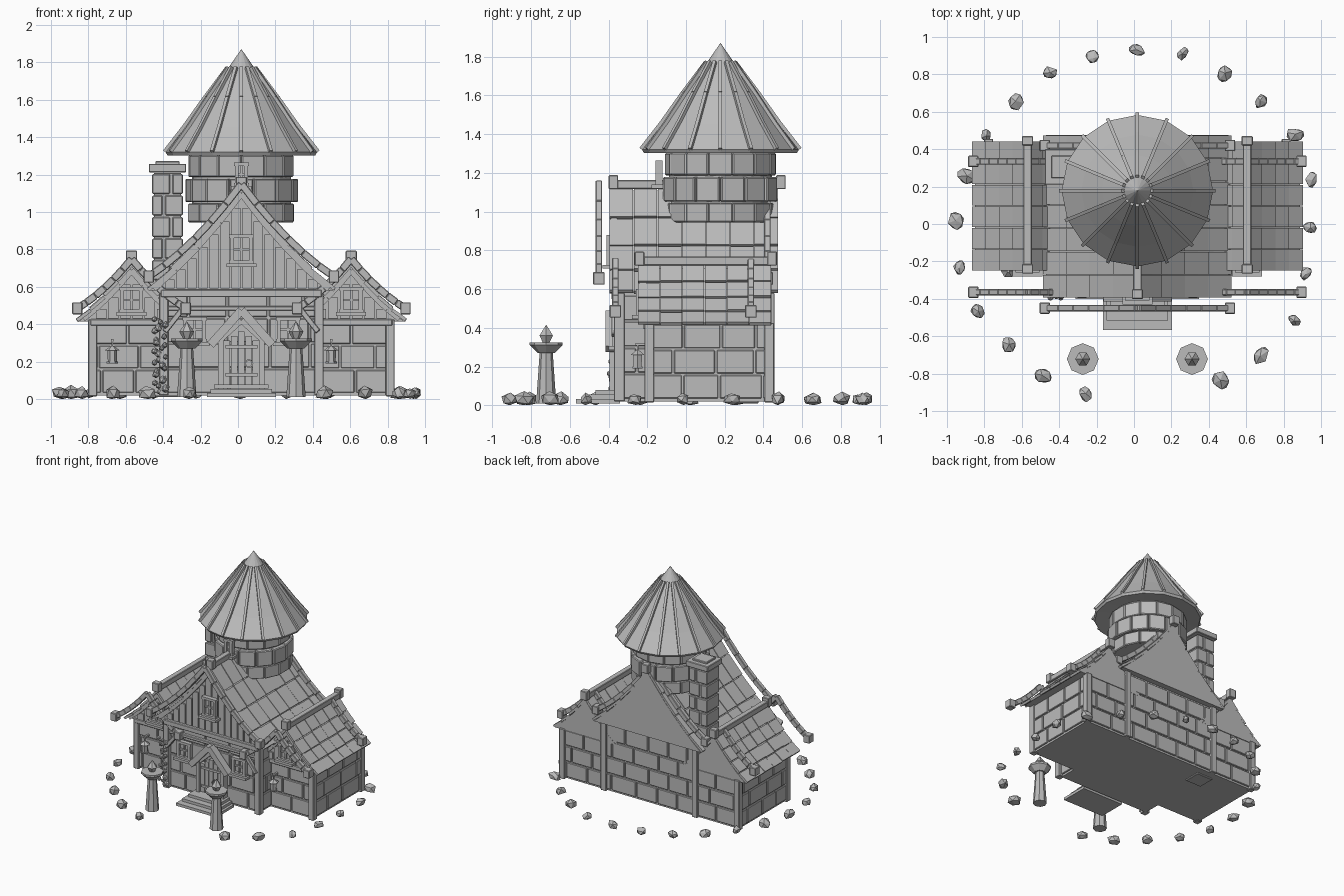
import bpy, bmesh, math, random
from mathutils import Vector, Matrix

random.seed(4)
if "Cube" in bpy.data.objects:
    bpy.data.objects.remove(bpy.data.objects["Cube"])

grey = bpy.data.materials.new("plain_grey")
grey.use_nodes = True
grey.diffuse_color = (0.5, 0.5, 0.5, 1)
grey.node_tree.nodes["Principled BSDF"].inputs["Base Color"].default_value = (0.5, 0.5, 0.5, 1)
MIDDLE = 0.018          # the house axis in x
WING = 0.587            # wing axis, from the house axis
TOWER_Y = 0.178


def finish(bm, name, bevel=0, x=MIDDLE):
    bmesh.ops.recalc_face_normals(bm, faces=bm.faces)
    mesh = bpy.data.meshes.new(name)
    bm.to_mesh(mesh)
    bm.free()
    mesh.materials.append(grey)
    ob = bpy.data.objects.new(name, mesh)
    bpy.context.scene.collection.objects.link(ob)
    ob.location.x = x
    if bevel:
        mod = ob.modifiers.new("bevel", 'BEVEL')
        mod.width, mod.segments = bevel, 1
    return ob


def box(bm, centre, size, rot=None):
    m = Matrix.Translation(centre)
    if rot:
        m = m @ rot.to_matrix().to_4x4()
    bmesh.ops.create_cube(bm, size=1, matrix=m @ Matrix.Diagonal((*size, 1)))


def beam(bm, a, b, width, height):
    a, b = Vector(a), Vector(b)
    d = b - a
    box(bm, (a + b) / 2, (d.length, width, height), d.to_track_quat('X', 'Z'))


def lathe(bm, profile, sides, x=0, y=0):
    rings = []
    for r, z in profile:
        rings.append([bm.verts.new((x + r * math.cos(i * math.tau / sides),
                                    y + r * math.sin(i * math.tau / sides), z)) for i in range(sides)])
    for low, high in zip(rings, rings[1:]):
        for i in range(sides):
            j = (i + 1) % sides
            bm.faces.new((low[i], low[j], high[j], high[i]))
    bm.faces.new(rings[0])
    bm.faces.new(rings[-1])


def curve(t, half, top, eave, sag=0.25):
    return half * t, top - (top - eave) * (t + sag * t * (1 - t))


def bricks(bm, a, b, z0, z1, rows, length=0.2):
    a, b = Vector(a), Vector(b)
    total, h = (b - a).length, (z1 - z0) / rows
    for row in range(rows):
        pos = -length * (0.5 if row % 2 else 0.15)
        while pos < total:
            step = length * random.uniform(0.85, 1.15)
            s, e = max(pos, 0), min(pos + step, total)
            if e - s > 0.03:
                z = Vector((0, 0, z0 + h * (row + 0.5)))
                beam(bm, a.lerp(b, (s + 0.005) / total) + z, a.lerp(b, (e - 0.005) / total) + z, 0.022, h - 0.01)
            pos += step


def gable_roof(name, cx, half, top, eave, y0, y1, face_y, columns):
    # closed gable body, then overlapping shingles on both slopes
    bm = bmesh.new()
    pts = [curve(i / 6, half - 0.01, top - 0.015, eave) for i in range(7)]
    outline = [(cx + x, z) for x, z in pts[::-1]] + [(cx - x, z) for x, z in pts[1:]]
    face = bm.faces.new([bm.verts.new((x, face_y, z)) for x, z in outline])
    out = bmesh.ops.extrude_face_region(bm, geom=[face])
    bmesh.ops.translate(bm, vec=(0, y1 - face_y, 0), verts=[v for v in out["geom"] if isinstance(v, bmesh.types.BMVert)])
    finish(bm, name + "_body")
    bm = bmesh.new()
    width = (y1 - y0) / columns
    for side in (-1, 1):
        for r in range(4):
            for c in range(columns):
                xa, za = curve(r / 4, half, top, eave)
                xb, zb = curve((r + 1) / 4, half, top, eave)
                y, lift = y0 + width * (c + 0.5), random.uniform(0, 0.007)
                beam(bm, (cx + side * xa, y, za - 0.008 + lift), (cx + side * xb, y, zb + 0.002 + lift),
                     width - 0.004, 0.018)
    finish(bm, name + "_shingles")


def barge(bm, cx, y, half, top, eave):
    # curved jointed rafters ending in square blocks
    for side in (-1, 1):
        pts = [curve(i / 6, half, top, eave, 0.35) for i in range(7)]
        for (xa, za), (xb, zb) in zip(pts, pts[1:]):
            beam(bm, (cx + side * xa, y, za), (cx + side * xb, y, zb), 0.034, 0.04)
        box(bm, (cx + side * half, y, eave), (0.055, 0.06, 0.065))


def window(bm, x, y, z, w, h):
    box(bm, (x, y, z), (w, 0.012, h))
    for s in (-1, 1):
        box(bm, (x + s * w / 2, y - 0.012, z), (0.02, 0.035, h + 0.02))
        box(bm, (x, y - 0.012, z + s * h / 2), (w + 0.03, 0.035, 0.02))
    box(bm, (x, y - 0.01, z), (0.012, 0.02, h))
    box(bm, (x, y - 0.01, z), (w, 0.02, 0.012))
    box(bm, (x, y - 0.02, z - h / 2 - 0.015), (w + 0.06, 0.06, 0.02))


# wall cores
bm = bmesh.new()
box(bm, (0, 0.05, 0.305), (0.82, 0.76, 0.57))
box(bm, (0, 0.12, 0.22), (1.6, 0.62, 0.4))
finish(bm, "wall_core")

# stone courses
bm = bmesh.new()
for s in (-1, 1):
    bricks(bm, (s * 0.8, -0.19, 0), (s * 0.8, 0.43, 0), 0.03, 0.42, 3)
    bricks(bm, (s * 0.42, -0.19, 0), (s * 0.8, -0.19, 0), 0.03, 0.42, 3)
    bricks(bm, (s * 0.42, 0.43, 0), (s * 0.8, 0.43, 0), 0.03, 0.42, 3)
    bricks(bm, (s * 0.41, -0.33, 0), (s * 0.41, -0.19, 0), 0.03, 0.57, 4)
bricks(bm, (-0.41, -0.33, 0), (0.41, -0.33, 0), 0.03, 0.57, 4)
bricks(bm, (-0.41, 0.43, 0), (0.41, 0.43, 0), 0.03, 0.57, 4)
finish(bm, "wall_bricks", 0.004)

# corner posts and front lintels
bm = bmesh.new()
for s in (-1, 1):
    for y in (-0.19, 0.43):
        box(bm, (s * 0.795, y, 0.22), (0.048, 0.05, 0.41))
    for y in (-0.345, 0.43):
        box(bm, (s * 0.415, y, 0.3), (0.05, 0.055, 0.56))
    box(bm, (s * WING, -0.2, 0.41), (0.44, 0.04, 0.035))
    beam(bm, (s * 0.41, -0.37, 0.36), (s * 0.3, -0.37, 0.5), 0.03, 0.03)
box(bm, (0, -0.36, 0.565), (0.86, 0.05, 0.04))
box(bm, (0, -0.35, 0.485), (0.8, 0.03, 0.025))
finish(bm, "timber_frame", 0.004)

# roofs
gable_roof("main_roof", 0, 0.498, 1.125, 0.58, -0.396, 0.476, -0.36, 7)
for s, name in ((-1, "right_wing_roof"), (1, "left_wing_roof")):
    gable_roof(name, s * WING, 0.292, 0.725, 0.415, -0.25, 0.442, -0.21, 6)

# ridge beams with end blocks
bm = bmesh.new()
for x, y0, y1, z in ((0, -0.375, 0.49, 1.14), (-WING, -0.24, 0.445, 0.745), (WING, -0.24, 0.445, 0.745)):
    beam(bm, (x, y0, z), (x, y1, z), 0.045, 0.045)
    for y in (y0, y1):
        box(bm, (x, y, z + 0.012), (0.06, 0.05, 0.072))
finish(bm, "ridge_beams", 0.004)

bm = bmesh.new()
for y in (-0.45, 0.42):
    barge(bm, 0, y, 0.495, 1.15, 0.655)
for s in (-1, 1):
    for y in (-0.365, 0.335):
        barge(bm, s * WING, y, 0.29, 0.75, 0.485)
finish(bm, "barge_rafters", 0.004)

# gable planks and inner trim
bm = bmesh.new()
for cx, half, top, eave, y, n in ((0, 0.47, 1.1, 0.59, -0.362, 8), (-WING, 0.26, 0.69, 0.43, -0.212, 4),
                                  (WING, 0.26, 0.69, 0.43, -0.212, 4)):
    step = half / n
    for i in range(-n, n):
        edge = max(abs(i), abs(i + 1)) * step
        z = curve(edge / half, half, top, eave)[1]
        if z - eave > 0.02:
            box(bm, (cx + (i + 0.5) * step, y, (eave + z) / 2), (step - 0.01, 0.016, z - eave))
    for s in (-1, 1):
        pts = [curve(i / 4, half, top, eave) for i in range(5)]
        for (xa, za), (xb, zb) in zip(pts, pts[1:]):
            beam(bm, (cx + s * xa, y - 0.01, za), (cx + s * xb, y - 0.01, zb), 0.03, 0.035)
finish(bm, "gable_planks")

# windows
bm = bmesh.new()
window(bm, 0, -0.38, 0.8, 0.1, 0.14)
for s in (-1, 1):
    window(bm, s * WING, -0.23, 0.53, 0.1, 0.12)
    window(bm, s * 0.25, -0.35, 0.37, 0.1, 0.12)
window(bm, 0, TOWER_Y - 0.305, 1.2, 0.05, 0.11)
finish(bm, "windows")

# door with planks, straps, ring and pointed hood
bm = bmesh.new()
for i in range(-2, 3):
    box(bm, (i * 0.039, -0.36, 0.21 - abs(i) * 0.012), (0.035, 0.03, 0.3 - abs(i) * 0.024))
for z in (0.13, 0.28):
    box(bm, (0, -0.378, z), (0.17, 0.012, 0.018))
for s in (-1, 1):
    box(bm, (s * 0.11, -0.365, 0.19), (0.03, 0.06, 0.3))
    beam(bm, (0, -0.385, 0.475), (s * 0.165, -0.385, 0.29), 0.06, 0.045)
    beam(bm, (0, -0.365, 0.42), (s * 0.11, -0.365, 0.32), 0.05, 0.03)
for i in range(8):
    a, b = (k * math.tau / 8 for k in (i, i + 1))
    beam(bm, (0.04 + 0.02 * math.cos(a), -0.39, 0.19 + 0.02 * math.sin(a)),
         (0.04 + 0.02 * math.cos(b), -0.39, 0.19 + 0.02 * math.sin(b)), 0.008, 0.008)
finish(bm, "door")

# front steps
bm = bmesh.new()
for i in range(3):
    front = -0.567 + i * 0.05
    box(bm, (0, (front - 0.34) / 2, 0.021 + i * 0.023), (0.37 - i * 0.04, -0.34 - front, 0.022))
finish(bm, "steps")

# tower: core, three courses of blocks, ribbed flared roof
bm = bmesh.new()
lathe(bm, [(0.265, 0.945), (0.265, 1.32)], 28, 0, TOWER_Y)
finish(bm, "tower_core")
bm = bmesh.new()
for row, (z, h, r) in enumerate(((0.995, 0.1, 0.282), (1.115, 0.125, 0.295), (1.245, 0.115, 0.28))):
    for i in range(14):
        a = (i + row * 0.5) * math.tau / 14
        rot = Matrix.Rotation(a, 3, 'Z').to_quaternion()
        d = r - 0.03 + random.uniform(-0.004, 0.004)
        box(bm, (d * math.cos(a), TOWER_Y + d * math.sin(a), z), (0.06, 0.124, h), rot)
finish(bm, "tower_blocks", 0.006)

spire = [(0.405, 1.32), (0.3, 1.455), (0.19, 1.61), (0.07, 1.77)]
bm = bmesh.new()
lathe(bm, [(0.26, 1.315), (0.395, 1.302)] + spire + [(0.001, 1.87)], 16, 0, TOWER_Y)
finish(bm, "tower_roof")
bm = bmesh.new()
for i in range(16):
    c, s = math.cos(i * math.tau / 16), math.sin(i * math.tau / 16)
    pts = [((r + 0.004) * c, TOWER_Y + (r + 0.004) * s, z + 0.002) for r, z in spire]
    for p, q in zip(pts, pts[1:]):
        beam(bm, p, q, 0.018, 0.024)
finish(bm, "tower_roof_ribs")

# chimney
bm = bmesh.new()
box(bm, (-0.395, 0.305, 0.61), (0.145, 0.14, 1.2))
box(bm, (-0.395, 0.305, 1.235), (0.2, 0.19, 0.045))
box(bm, (-0.395, 0.305, 1.262), (0.13, 0.12, 0.02))
finish(bm, "chimney", 0.004)
bm = bmesh.new()
for row in range(5):
    for s in (-1, 1):
        split = 0.02 if row % 2 else -0.02
        w = 0.082 + s * split
        box(bm, (-0.395 + s * (0.085 - w / 2), 0.305, 0.69 + row * 0.115), (w - 0.006, 0.16, 0.105))
finish(bm, "chimney_blocks", 0.005)

# hanging lanterns
bm = bmesh.new()
for x in (-0.69, 0.48):
    beam(bm, (x, -0.2, 0.315), (x, -0.26, 0.315), 0.014, 0.014)
    box(bm, (x, -0.25, 0.295), (0.008, 0.008, 0.04))
    lathe(bm, [(0.03, 0.19), (0.03, 0.2), (0.024, 0.2), (0.026, 0.26), (0.04, 0.26), (0.008, 0.285)], 6, x, -0.25)
finish(bm, "lanterns")

# climbing ivy on the front corner
bm = bmesh.new()
for i in range(26):
    z = 0.04 + i * 0.0155
    spot = (-0.435 + 0.03 * math.sin(i * 1.7), -0.375 + random.uniform(-0.02, 0.02), z)
    bmesh.ops.create_icosphere(bm, subdivisions=1, radius=random.uniform(0.014, 0.024), matrix=Matrix.Translation(spot))
finish(bm, "ivy")

# torch pillars with crystals
for s, name in ((-1, "right_torch"), (1, "left_torch")):
    bm = bmesh.new()
    x, y = s * 0.292, -0.722
    lathe(bm, [(0.052, 0.01), (0.034, 0.27), (0.045, 0.27), (0.085, 0.31), (0.085, 0.325), (0.03, 0.325)], 8, x, y)
    lathe(bm, [(0.018, 0.32), (0.04, 0.36), (0.001, 0.415)], 6, x, y)
    finish(bm, name)

# ring of rocks with a gap before the steps
radii = [0.94, 0.978, 0.985, 0.943, 0.937, 0.947, 0.93, 0.92, 0.925, 0.91, 0.925, 0.93,
         0.95, 0.96, 0.955, 0.93, 0.945, 0.947, 0, 0, 0.955, 0.977, 1, 0.955]
bm = bmesh.new()
for i, r in enumerate(radii):
    if not r:
        continue
    a, size = math.radians(i * 15 - 1), random.uniform(0.036, 0.05)
    m = Matrix.Translation((r * math.cos(a), r * math.sin(a), 0.03)) @ Matrix.Rotation(random.random() * 6, 4, 'Z')
    out = bmesh.ops.create_icosphere(bm, subdivisions=1, radius=size,
                                     matrix=m @ Matrix.Diagonal((1.1, random.uniform(0.7, 1), 0.85, 1)))
    for v in out["verts"]:
        v.co += Vector([random.uniform(-0.006, 0.006) for _ in range(3)])
        v.co.z = max(v.co.z, 0)
finish(bm, "rocks", x=0)
